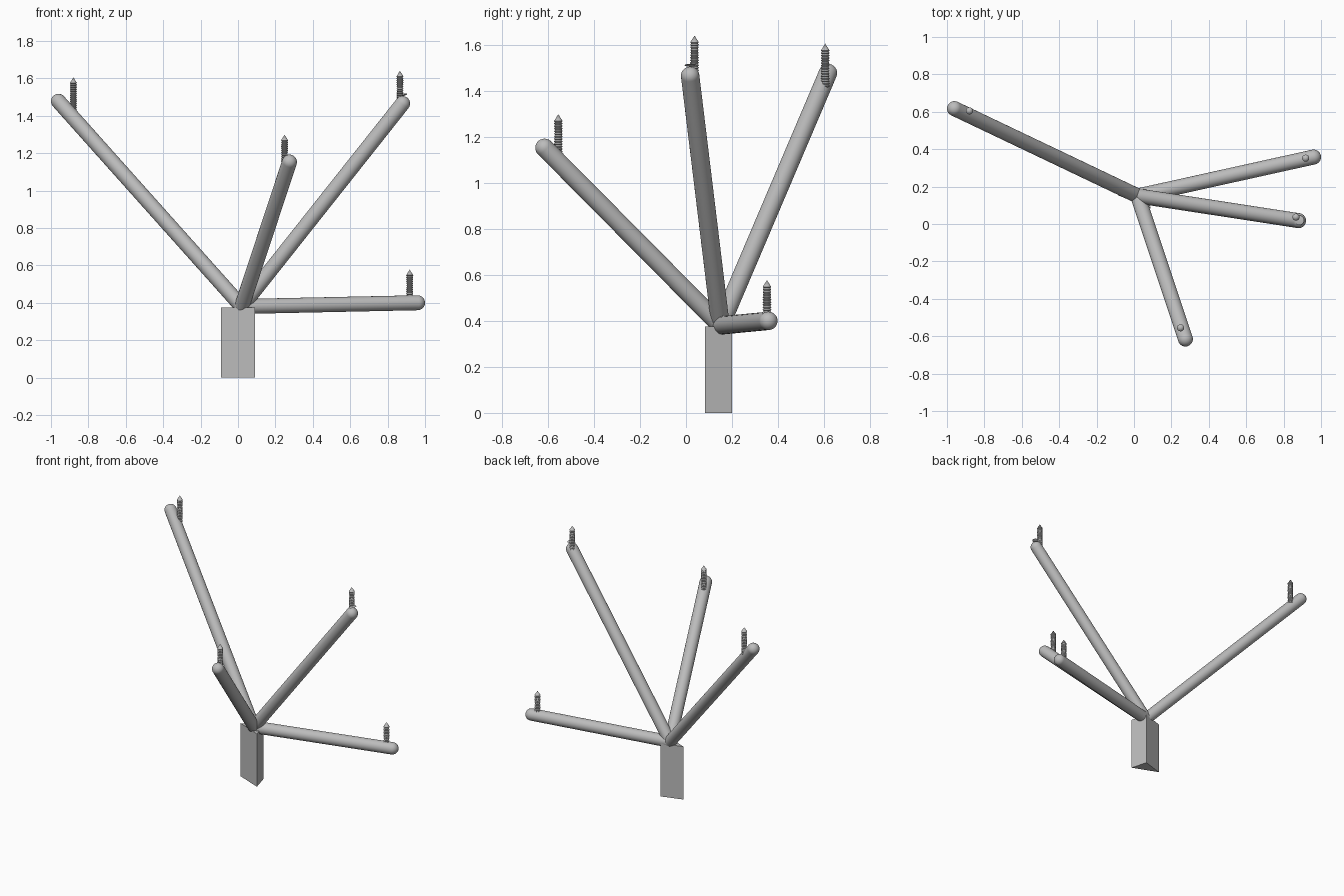
import bpy
import bmesh
import math
from mathutils import Vector

if "Cube" in bpy.data.objects:
    bpy.data.objects.remove(bpy.data.objects["Cube"])

GREY = (0.5, 0.5, 0.5, 1.0)
grey = bpy.data.materials.new("plain_grey")
grey.use_nodes = True
grey.diffuse_color = GREY
grey.node_tree.nodes["Principled BSDF"].inputs["Base Color"].default_value = GREY


def finish(name, bm, smooth_angle=None):
    """Turn a bmesh into a named grey object."""
    bmesh.ops.recalc_face_normals(bm, faces=bm.faces)
    mesh = bpy.data.meshes.new(name)
    bm.to_mesh(mesh)
    bm.free()
    mesh.materials.append(grey)
    obj = bpy.data.objects.new(name, mesh)
    bpy.context.collection.objects.link(obj)
    if smooth_angle:
        bpy.ops.object.select_all(action="DESELECT")
        obj.select_set(True)
        bpy.context.view_layer.objects.active = obj
        bpy.ops.object.shade_smooth_by_angle(angle=math.radians(smooth_angle))
    return obj


def lathe(name, profile, start, axis, sides, smooth_angle):
    """Spin (radius, height) points round an axis; ends close to caps or tips."""
    bm = bmesh.new()
    rings = []
    for r, h in profile:
        if r == 0:
            rings.append([bm.verts.new((0, 0, h))] * sides)
        else:
            turns = [math.tau * i / sides for i in range(sides)]
            rings.append([bm.verts.new((r * math.cos(a), r * math.sin(a), h)) for a in turns])
    for low, high in zip(rings, rings[1:]):
        for i in range(sides):
            j = (i + 1) % sides
            corners = dict.fromkeys((low[i], low[j], high[j], high[i]))
            bm.faces.new(list(corners))
    obj = finish(name, bm, smooth_angle)
    obj.location = start
    obj.rotation_mode = "QUATERNION"
    obj.rotation_quaternion = Vector((0, 0, 1)).rotation_difference(Vector(axis))
    return obj


# Triangular base post
BASE_HEIGHT = 0.375
bm = bmesh.new()
floor = bm.faces.new([bm.verts.new(p) for p in
                      ((-0.09, 0.155, 0), (0.09, 0.083, 0), (0.058, 0.2, 0))])
top = bmesh.ops.extrude_face_region(bm, geom=[floor], use_keep_orig=True)
bmesh.ops.translate(bm, vec=(0, 0, BASE_HEIGHT),
                    verts=[v for v in top["geom"] if isinstance(v, bmesh.types.BMVert)])
finish("base_post", bm)

# Arms with rounded ends, each carrying an upright threaded pin
HUB = Vector((0.02, 0.15, 0.38))
ARM_RADIUS = 0.04
PIN_LENGTH = 0.19
PIN_RADIUS = 0.019
TIP_HEIGHT = 0.035
THREADS = 14

ARMS = {  # name: (arm end, pin tip)
    "long_right": ((-0.96, 0.617, 1.477), (-0.88, 0.605, 1.605)),
    "front": ((0.275, -0.615, 1.152), (0.249, -0.555, 1.298)),
    "upper_left": ((0.88, 0.018, 1.465), (0.866, 0.037, 1.64)),
    "low_left": ((0.96, 0.358, 0.4), (0.918, 0.352, 0.577)),
}


def arm_profile(length):
    points = [(0, 0), (ARM_RADIUS, 0)]
    for i in range(8):
        a = math.pi / 2 * i / 8
        points.append((ARM_RADIUS * math.cos(a), length + ARM_RADIUS * math.sin(a)))
    return points + [(0, length + ARM_RADIUS)]


def pin_profile():
    pitch = (PIN_LENGTH - TIP_HEIGHT) / THREADS
    points = [(0, 0)]
    for i in range(THREADS):
        points += [(PIN_RADIUS * 0.75, pitch * i), (PIN_RADIUS, pitch * (i + 0.5))]
    shoulder = PIN_LENGTH - TIP_HEIGHT
    return points + [(PIN_RADIUS * 0.75, shoulder), (PIN_RADIUS, shoulder + 0.005),
                     (0, PIN_LENGTH)]


for name, (end, tip) in ARMS.items():
    span = Vector(end) - HUB
    lathe(name + "_arm", arm_profile(span.length), HUB, span, 32, 40)
    foot = Vector(tip) - Vector((0, 0, PIN_LENGTH))
    lathe(name + "_pin", pin_profile(), foot, (0, 0, 1), 20, 30)

# Small loose washer on the upper left arm
lathe("washer", [(0, -0.007), (0.026, 0), (0, 0.007)], (0.884, 0.02, 1.511),
      (-0.25, 0, 1), 20, 30)
